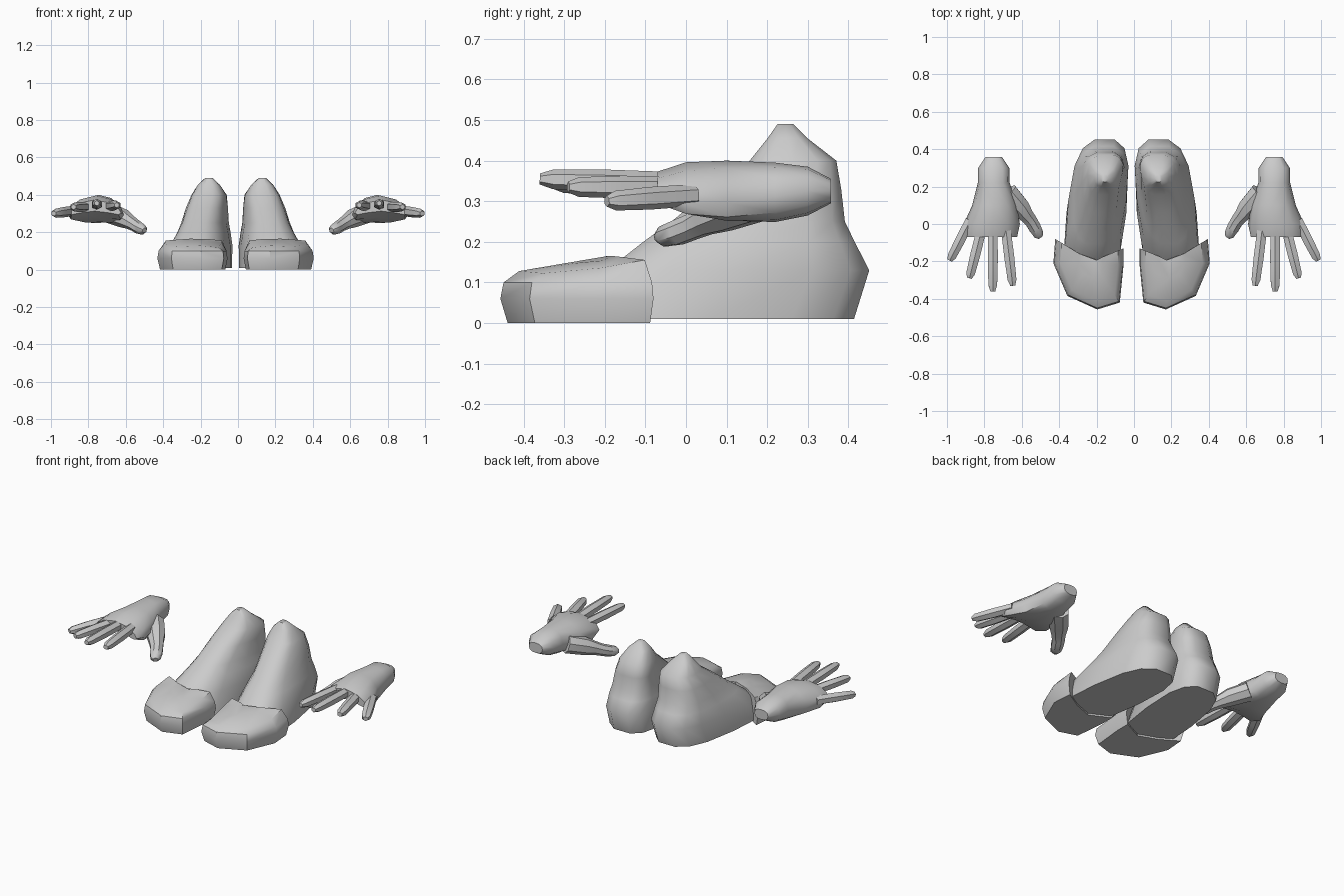
import bpy, bmesh
from math import sin, cos, pi, radians, copysign
from mathutils import Vector

if "Cube" in bpy.data.objects:
    bpy.data.objects.remove(bpy.data.objects["Cube"])


def loft(name, rings, side, axis=0.0, angle=40):
    """Skin closed rings into a solid; side=-1 mirrors about x=axis."""
    bm = bmesh.new()
    loops = []
    for ring in rings:
        loops.append([bm.verts.new((p[0] if side > 0 else 2 * axis - p[0], p[1], p[2])) for p in ring])
    n = len(loops[0])
    for a, b in zip(loops, loops[1:]):
        for i in range(n):
            j = (i + 1) % n
            bm.faces.new((a[i], a[j], b[j], b[i]))
    bm.faces.new(loops[0])
    bm.faces.new(loops[-1])
    bmesh.ops.recalc_face_normals(bm, faces=bm.faces[:])
    mesh = bpy.data.meshes.new(name)
    bm.to_mesh(mesh)
    bm.free()
    ob = bpy.data.objects.new(name, mesh)
    bpy.context.collection.objects.link(ob)
    bpy.ops.object.select_all(action='DESELECT')
    ob.select_set(True)
    bpy.context.view_layer.objects.active = ob
    bpy.ops.object.shade_smooth_by_angle(angle=radians(angle))
    return ob


def power(v, e):
    return copysign(abs(v) ** e, v)


def foot_ring(z, y0, y1, xf, wf, xb, wb, n=14):
    """Horizontal slice of the foot: rounded box tapering front to back."""
    ring = []
    for i in range(n):
        t = 2 * pi * i / n
        u, v = power(cos(t), 0.7), 0.5 + 0.5 * power(sin(t), 0.7)
        ring.append((xf + (xb - xf) * v + u * (wf + (wb - wf) * v), y0 + (y1 - y0) * v, z))
    return ring


def cap_ring(s, z=None):
    """Toe cap outline scaled about its middle; z=None follows the sloping top."""
    ring = []
    for x, y in CAP:
        x, y = 0.2 + (x - 0.2) * s, -0.2 + (y + 0.2) * s
        top = 0.13 + 0.17 * (y + 0.4) - 0.18 * max(0, abs(x - 0.19) - 0.03)
        ring.append((x, y, top if z is None else z))
    return ring


def palm_ring(y, xc, w, zc, h, k, n=12):
    """Upright slice of the palm, arched down at both edges."""
    ring = []
    for i in range(n):
        t = 2 * pi * i / n
        u, v = power(cos(t), 0.8), power(sin(t), 0.8)
        ring.append((xc + u * w, y, zc + v * h - k * u * u))
    return ring


def tube_rings(path, flat, n=6):
    """Rings around a path of (x, y, z, radius)."""
    pts = [Vector(p[:3]) for p in path]
    d = (pts[-1] - pts[0]).normalized()
    a = d.cross(Vector((0, 0, 1))).normalized()
    b = a.cross(d)
    return [[p + a * cos(2 * pi * (i + .5) / n) * q[3] + b * sin(2 * pi * (i + .5) / n) * q[3] * flat
             for i in range(n)] for p, q in zip(pts, path)]


FOOT = [
    (0.01, -0.30, 0.42, 0.215, 0.165, 0.135, 0.155),
    (0.13, -0.20, 0.457, 0.21, 0.155, 0.13, 0.155),
    (0.20, -0.11, 0.42, 0.19, 0.12, 0.135, 0.15),
    (0.25, -0.04, 0.395, 0.18, 0.10, 0.135, 0.14),
    (0.33, 0.06, 0.385, 0.16, 0.09, 0.13, 0.125),
    (0.40, 0.155, 0.372, 0.14, 0.085, 0.12, 0.10),
    (0.455, 0.20, 0.30, 0.13, 0.055, 0.13, 0.06),
    (0.49, 0.225, 0.265, 0.13, 0.02, 0.13, 0.02),
]
CAP = [(0.03, -0.13), (0.03, -0.22), (0.05, -0.42), (0.17, -0.457), (0.33, -0.385),
       (0.405, -0.21), (0.395, -0.08), (0.28, -0.15), (0.16, -0.195)]
PALM = [
    (0.357, 0.75, 0.045, 0.325, 0.03, 0),
    (0.30, 0.75, 0.083, 0.325, 0.06, 0),
    (0.22, 0.75, 0.085, 0.322, 0.073, 0.01),
    (0.10, 0.745, 0.12, 0.327, 0.073, 0.03),
    (0.00, 0.76, 0.15, 0.338, 0.058, 0.045),
    (-0.07, 0.765, 0.14, 0.343, 0.03, 0.04),
]
# base point and tip of each finger
FINGERS = {
    "index_finger": ((0.685, -0.03, 0.34), (0.648, -0.33, 0.345)),
    "middle_finger": ((0.755, -0.03, 0.345), (0.755, -0.36, 0.355)),
    "ring_finger": ((0.815, -0.03, 0.335), (0.88, -0.29, 0.335)),
    "little_finger": ((0.875, 0.02, 0.315), (0.985, -0.195, 0.30)),
}
THUMB = [(0.68, 0.17, 0.30, 0.06), (0.61, 0.09, 0.272, 0.055), (0.575, 0.045, 0.252, 0.042),
         (0.55, 0.015, 0.237, 0.037), (0.53, -0.02, 0.223, 0.036), (0.51, -0.055, 0.213, 0.03),
         (0.50, -0.07, 0.21, 0.015)]

for side, label in ((1, "right"), (-1, "left")):
    # feet
    loft(f"foot_{label}", [foot_ring(*r) for r in FOOT], side, -0.013, 50)
    loft(f"toe_cap_{label}", [cap_ring(0.93, 0.0), cap_ring(1, 0.06), cap_ring(0.97, 0.10),
                              cap_ring(0.82), cap_ring(0.35)], side, -0.013)
    # hands
    loft(f"palm_{label}", [palm_ring(*r) for r in PALM], side, 0, 45)
    loft(f"thumb_{label}", tube_rings(THUMB, 0.9, 8), side)
    for name, (base, tip) in FINGERS.items():
        b, t = Vector(base), Vector(tip)
        path = [(*b.lerp(t, f), r) for f, r in ((0, 0.03), (0.5, 0.031), (0.9, 0.027), (1, 0.015))]
        loft(f"{name}_{label}", tube_rings(path, 0.9), side, 0, 25)
